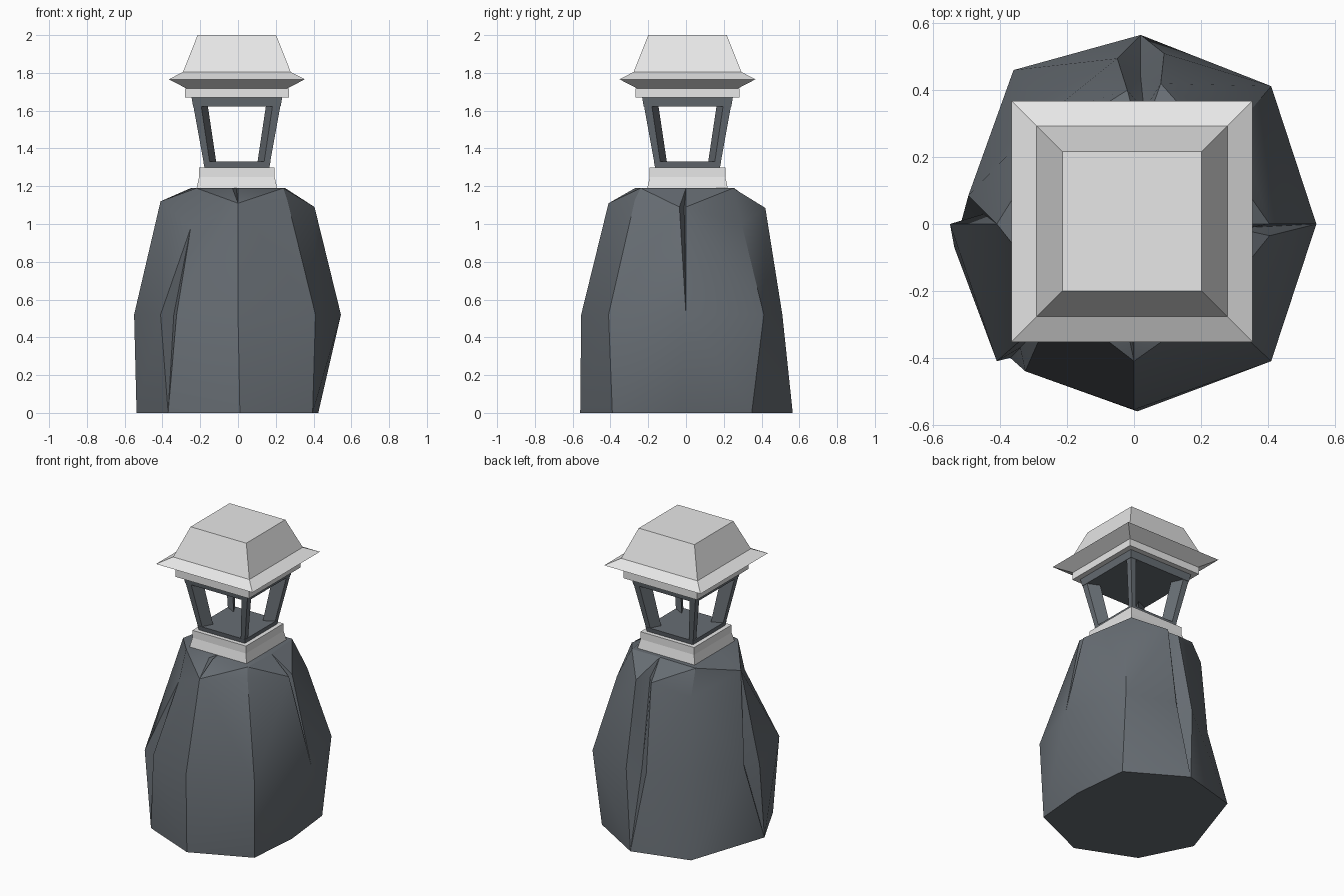
import bpy, bmesh, math

if "Cube" in bpy.data.objects:
    bpy.data.objects.remove(bpy.data.objects["Cube"])

CX, CY = -0.006, 0.008   # centre of the lantern head


def material(name, rgb):
    m = bpy.data.materials.new(name)
    m.diffuse_color = (*rgb, 1)
    m.use_nodes = True
    m.node_tree.nodes["Principled BSDF"].inputs["Base Color"].default_value = m.diffuse_color
    return m


DARK = material("dark slate", (0.135, 0.153, 0.172))
LIGHT = material("pale stone", (0.80, 0.80, 0.80))


def finish(bm, name, mat):
    bmesh.ops.remove_doubles(bm, verts=bm.verts[:], dist=0.0005)
    bmesh.ops.recalc_face_normals(bm, faces=bm.faces[:])
    me = bpy.data.meshes.new(name)
    bm.to_mesh(me)
    bm.free()
    ob = bpy.data.objects.new(name, me)
    bpy.context.collection.objects.link(ob)
    me.materials.append(mat)
    return ob


def loft(bm, rings, split=False):
    """Skin equal-length point rings and cap both ends.
    With split, quads are cut along their outermost diagonal."""
    vs = [[bm.verts.new(p) for p in r] for r in rings]
    n = len(vs[0])
    for a, b in zip(vs, vs[1:]):
        for i in range(n):
            j = (i + 1) % n
            q = (a[i], a[j], b[j], b[i])
            if not split:
                bm.faces.new(q)
                continue
            d1 = (q[0].co + q[2].co).xy.length
            d2 = (q[1].co + q[3].co).xy.length
            k = 0 if d1 >= d2 else 1
            bm.faces.new((q[k], q[k + 1], q[k + 2]))
            bm.faces.new((q[k], q[k + 2], q[(k + 3) % 4]))
    bm.faces.new(vs[0][::-1])
    bm.faces.new(vs[-1])


def square_stack(name, profile, mat):
    """Square-plan solid from (half width, z) steps."""
    bm = bmesh.new()
    loft(bm, [[(CX + sx * h, CY + sy * h, z)
               for sx, sy in ((-1, -1), (1, -1), (1, 1), (-1, 1))]
              for h, z in profile])
    return finish(bm, name, mat)


# Rock pedestal: eight columns, four rings, some columns split into cracks.
# Each column: four plan points, then the height of its shoulder point.
columns = [
    ((.425, -.03), (.545, 0), (.405, 0), (.25, 0), 1.09),
    ((.385, .348), (.41, .412), (.31, .295), (.23, .25), 1.0),
    ((.02, .565), (.02, .51), (.03, .40), (.02, .25), 1.085),
    ((-.36, .46), (-.285, .36), (-.264, .323), (-.25, .255), 1.02),
    ((-.537, -.07), (-.55, 0), (-.41, 0), (-.24, 0), 1.12),
    ((-.37, -.40), (-.41, -.41), (-.25, -.27), (-.22, -.24), 0.98),
    ((.01, -.56), (0, -.555), (0, -.41), (0, -.27), 1.11),
    ((.395, -.39), (.41, -.41), (.26, -.27), (.24, -.24), 1.13),
]
# (column, ring): first lip, groove, second lip
cracks = {
    (0, 2): ((.405, -.035), (.35, -.01), (.405, 0)),
    (2, 1): ((.09, .51), (.02, .44), (-.05, .495)),
    (2, 2): ((.08, .42), (.03, .34), (-.02, .40)),
    (4, 1): ((-.495, .085), (-.45, .03), (-.55, 0)),
    (5, 1): ((-.41, -.41), (-.34, -.37), (-.325, -.44)),
    (6, 3): ((-.03, -.265), (-.01, -.2), (0, -.27)),
}
bm = bmesh.new()
loft(bm, [[(x, y, (0, .52, col[4], 1.19)[k]) for c, col in enumerate(columns)
           for x, y in cracks.get((c, k), (col[k],) * 3)]
          for k in range(4)], split=True)
rock = finish(bm, "rock_pedestal", DARK)
bpy.context.view_layer.objects.active = rock
rock.select_set(True)
bpy.ops.object.shade_smooth_by_angle(angle=math.radians(30))
rock.select_set(False)

# Collar, floor and ceiling of the lantern
square_stack("collar", [(.218, 1.17), (.212, 1.195), (.2, 1.25), (.2, 1.3)], LIGHT)
square_stack("lantern_floor", [(.172, 1.3), (.178, 1.33)], DARK)
square_stack("lantern_ceiling", [(.232, 1.622), (.24, 1.67)], DARK)

# Four leaning corner posts with a kite section
for n, (sx, sy) in enumerate(((-1, -1), (1, -1), (1, 1), (-1, 1)), 1):
    bm = bmesh.new()
    loft(bm, [[(CX + sx * u, CY + sy * v, z) for u, v in
               ((h, h), (h - w, h), (h - w - .035, h - w - .035), (h, h - w))]
              for h, w, z in ((.175, .032, 1.32), (.233, .042, 1.64))])
    finish(bm, f"lantern_post_{n}", DARK)

# Roof: band under the eave, then flared eave and truncated top
square_stack("roof_band", [(.275, 1.67), (.275, 1.718)], LIGHT)
square_stack("roof", [(.262, 1.715), (.36, 1.766), (.285, 1.805), (.208, 2.0)], LIGHT)
